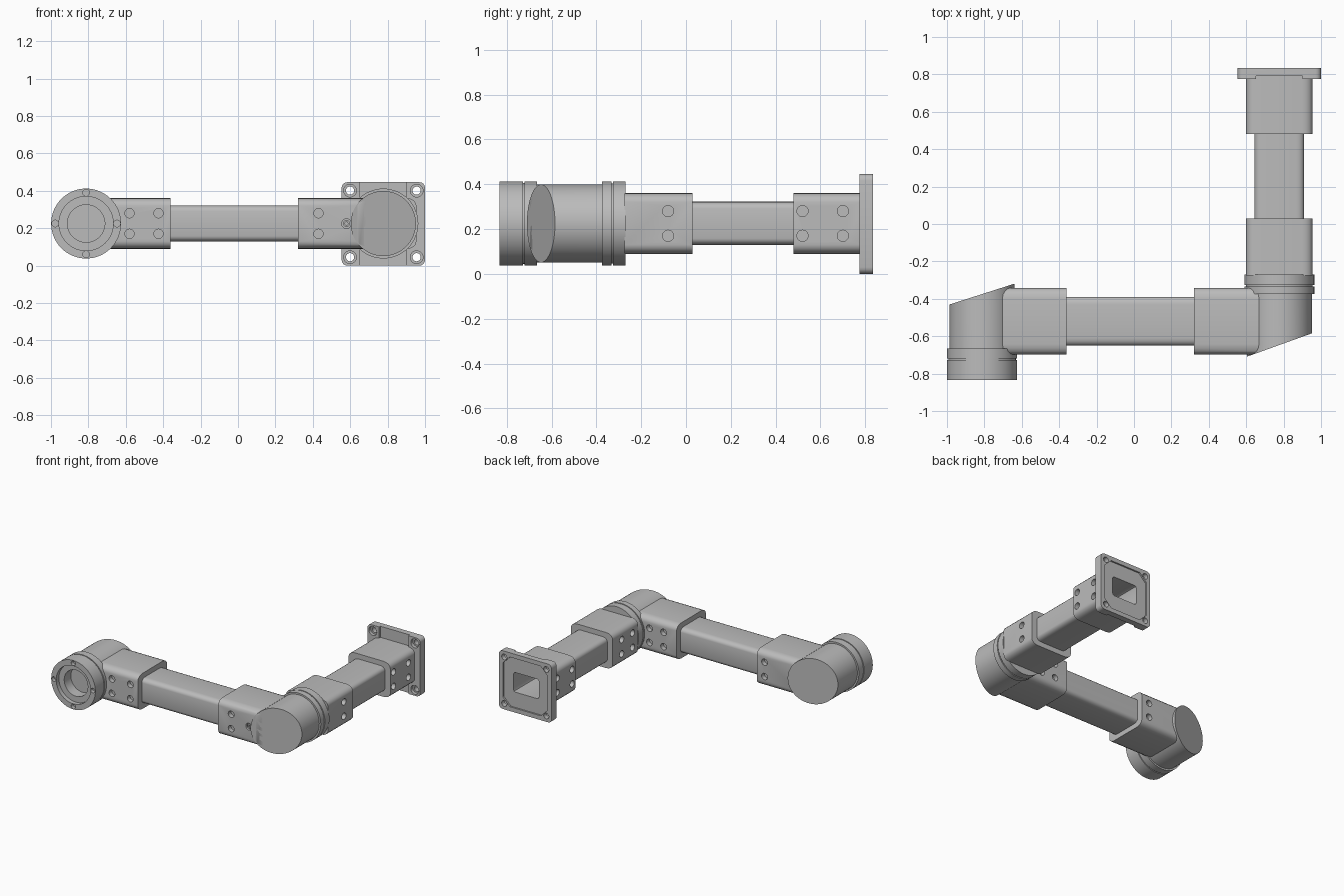
import bpy, bmesh, math
from mathutils import Vector

old = bpy.data.objects.get("Cube")
if old:
    bpy.data.objects.remove(old, do_unlink=True)

grey = bpy.data.materials.new("machined_grey")
grey.use_nodes = True
grey.diffuse_color = (0.5, 0.5, 0.5, 1)
grey.node_tree.nodes["Principled BSDF"].inputs["Base Color"].default_value = (0.5, 0.5, 0.5, 1)

MID = 0.225             # height of every centre line
ARM_Y = -0.52           # centre line of the long arm
LEG_X = 0.777           # centre line of the arm that carries the flange
END_X = -0.812          # centre of the open joint


def circle(u, v, r, n=64):
    return [(u + r * math.cos(math.tau * i / n), v + r * math.sin(math.tau * i / n)) for i in range(n)]


def rounded(u, v, hu, hv, ru, rv, steps=4):
    """Rectangle with elliptic corners; one step gives a plain chamfer."""
    pts = []
    for k, (su, sv) in enumerate([(1, 1), (-1, 1), (-1, -1), (1, -1)]):
        for i in range(steps + 1):
            a = (k + i / steps) * math.pi / 2
            pts.append((u + su * (hu - ru) + ru * math.cos(a), v + sv * (hv - rv) + rv * math.sin(a)))
    return pts


def prism(name, profile, axis, start, end, cut=None):
    """Extrude a profile along x or y; cut = (point, outward normal) trims it."""
    bm = bmesh.new()

    def place(p, t):
        return (t, p[0], p[1]) if axis == "x" else (p[0], t, p[1])
    rings = [[bm.verts.new(place(p, t)) for p in profile] for t in (start, end)]
    n = len(profile)
    for i in range(n):
        j = (i + 1) % n
        bm.faces.new((rings[0][i], rings[0][j], rings[1][j], rings[1][i]))
    bm.faces.new(rings[0])
    bm.faces.new(rings[1])
    if cut:
        res = bmesh.ops.bisect_plane(bm, geom=bm.verts[:] + bm.edges[:] + bm.faces[:],
                                     plane_co=cut[0], plane_no=cut[1], clear_outer=True)
        rim = [e for e in res["geom_cut"] if isinstance(e, bmesh.types.BMEdge)]
        bmesh.ops.holes_fill(bm, edges=rim, sides=0)
    bmesh.ops.recalc_face_normals(bm, faces=bm.faces[:])
    mesh = bpy.data.meshes.new(name)
    bm.to_mesh(mesh)
    bm.free()
    mesh.materials.append(grey)
    ob = bpy.data.objects.new(name, mesh)
    bpy.context.scene.collection.objects.link(ob)
    return ob


def carve(ob, cutters):
    """Subtract each cutter from the part, then drop the cutters."""
    for c in cutters:
        c.hide_render = True
        mod = ob.modifiers.new("cut", "BOOLEAN")
        mod.operation, mod.solver, mod.object = "DIFFERENCE", "EXACT", c
    bpy.context.view_layer.update()
    done = bpy.data.meshes.new_from_object(ob.evaluated_get(bpy.context.evaluated_depsgraph_get()))
    ob.modifiers.clear()
    ob.data = done
    for c in cutters:
        bpy.data.objects.remove(c, do_unlink=True)


def bores(axis, face, inward, columns):
    """Pairs of screw bores sunk into a flat sleeve side."""
    return [prism("bore", circle(c, z, 0.025, 20), axis, face - inward * 0.02, face + inward * 0.035)
            for c in columns for z in (0.17, 0.28)]


def sleeve(name, axis, centre, start, end, low_cols, high_cols, cut=None):
    ob = prism(name, rounded(centre, MID, 0.177, 0.136, 0.055, 0.04), axis, start, end, cut)
    side = "y" if axis == "x" else "x"
    carve(ob, bores(side, centre - 0.177, 1, low_cols) + bores(side, centre + 0.177, -1, high_cols))
    return ob


# Slanted end planes of the two elbows
left_cut = (Vector((-0.72, -0.345, 0)), Vector((-0.32, 1, 0)))
right_cut = (Vector((0.63, -0.70, 0)), Vector((0.36, -1, 0)))

# Long arm with a sleeve at each end
prism("long_tube", rounded(ARM_Y, MID, 0.13, 0.097, 0.04, 0.03), "x", -0.4, 0.36)
sleeve("long_sleeve_right", "x", ARM_Y, -0.71, -0.36, (-0.58, -0.425), (-0.425,), left_cut)
long_left = sleeve("long_sleeve_left", "x", ARM_Y, 0.32, 0.69, (0.43,), (0.43, 0.55), right_cut)

# Socket screw on the front of the elbow sleeve
carve(long_left, [prism("socket", circle(0.58, MID, 0.026, 20), "y", -0.72, -0.675)])
screw = prism("socket_screw", circle(0.58, MID, 0.018, 20), "y", -0.69, -0.67)
carve(screw, [prism("hex", circle(0.58, MID, 0.009, 6), "y", -0.7, -0.68)])

# Elbow housings
prism("elbow_right", circle(END_X, MID, 0.174), "y", -0.72, -0.30, left_cut)
prism("elbow_left", circle(LEG_X, MID, 0.174), "y", -0.80, -0.32, right_cut)

# Joint collars: two bands each, with a narrow groove between
prism("elbow_collar_front", circle(LEG_X, MID, 0.187), "y", -0.375, -0.333)
prism("elbow_collar_core", circle(LEG_X, MID, 0.178), "y", -0.35, -0.30)
prism("elbow_collar_back", circle(LEG_X, MID, 0.187), "y", -0.325, -0.27)
prism("end_collar_back", circle(END_X, MID, 0.187), "y", -0.72, -0.665)
core = prism("end_collar_core", circle(END_X, MID, 0.18), "y", -0.74, -0.70)
rim = prism("end_collar_front", circle(END_X, MID, 0.187), "y", -0.833, -0.728)

# Open face of the end joint: stepped recess, bore and four screw holes
face_cuts = [prism("recess", circle(END_X, MID, 0.145), "y", -0.9, -0.80),
             prism("opening", circle(END_X, MID, 0.10), "y", -0.9, -0.70)]
for u, v in ((1, 0), (-1, 0), (0, 1), (0, -1)):
    face_cuts.append(prism("hole", circle(END_X + u * 0.165, MID + v * 0.165, 0.018, 20), "y", -0.9, -0.805))
carve(rim, face_cuts)
carve(core, [prism("opening", circle(END_X, MID, 0.10), "y", -0.9, -0.71)])

# Short arm with its sleeves
short_tube = prism("short_tube", rounded(LEG_X, MID, 0.132, 0.097, 0.04, 0.03), "y", 0, 0.6)
sleeve("short_sleeve_front", "y", LEG_X, -0.275, 0.03, (-0.08, -0.21), (-0.08,))
short_back = sleeve("short_sleeve_back", "y", LEG_X, 0.48, 0.80, (0.52, 0.70), (0.52, 0.70))

# Mounting flange: plate with thicker side strips
plate = prism("flange_plate", rounded(LEG_X, 0.223, 0.223, 0.223, 0.03, 0.03), "y", 0.775, 0.835)
flange_cuts = [
    prism("front_channel", rounded(LEG_X, 0.223, 0.125, 0.3, 0.01, 0.01, 1), "y", 0.7, 0.79),
    prism("back_recess", rounded(LEG_X, 0.223, 0.19, 0.19, 0.06, 0.06, 1), "y", 0.823, 0.9),
]
for su in (-1, 1):
    for sv in (-1, 1):
        u, v = LEG_X + su * 0.178, 0.223 + sv * 0.178
        flange_cuts.append(prism("bolt_hole", circle(u, v, 0.022, 24), "y", 0.7, 0.9))
        flange_cuts.append(prism("counterbore", circle(u, v, 0.034, 24), "y", 0.7, 0.80))
carve(plate, flange_cuts)

# Rectangular passage through flange, sleeve and tube
for part in (plate, short_back, short_tube):
    carve(part, [prism("passage", rounded(LEG_X, MID, 0.107, 0.075, 0.015, 0.015, 2), "y", 0.04, 0.95)])

# Smooth the round walls, keep edges crisp
bpy.ops.object.select_all(action="DESELECT")
for ob in bpy.context.scene.objects:
    if ob.type == "MESH":
        ob.select_set(True)
        bpy.context.view_layer.objects.active = ob
bpy.ops.object.shade_smooth_by_angle(angle=math.radians(30))
